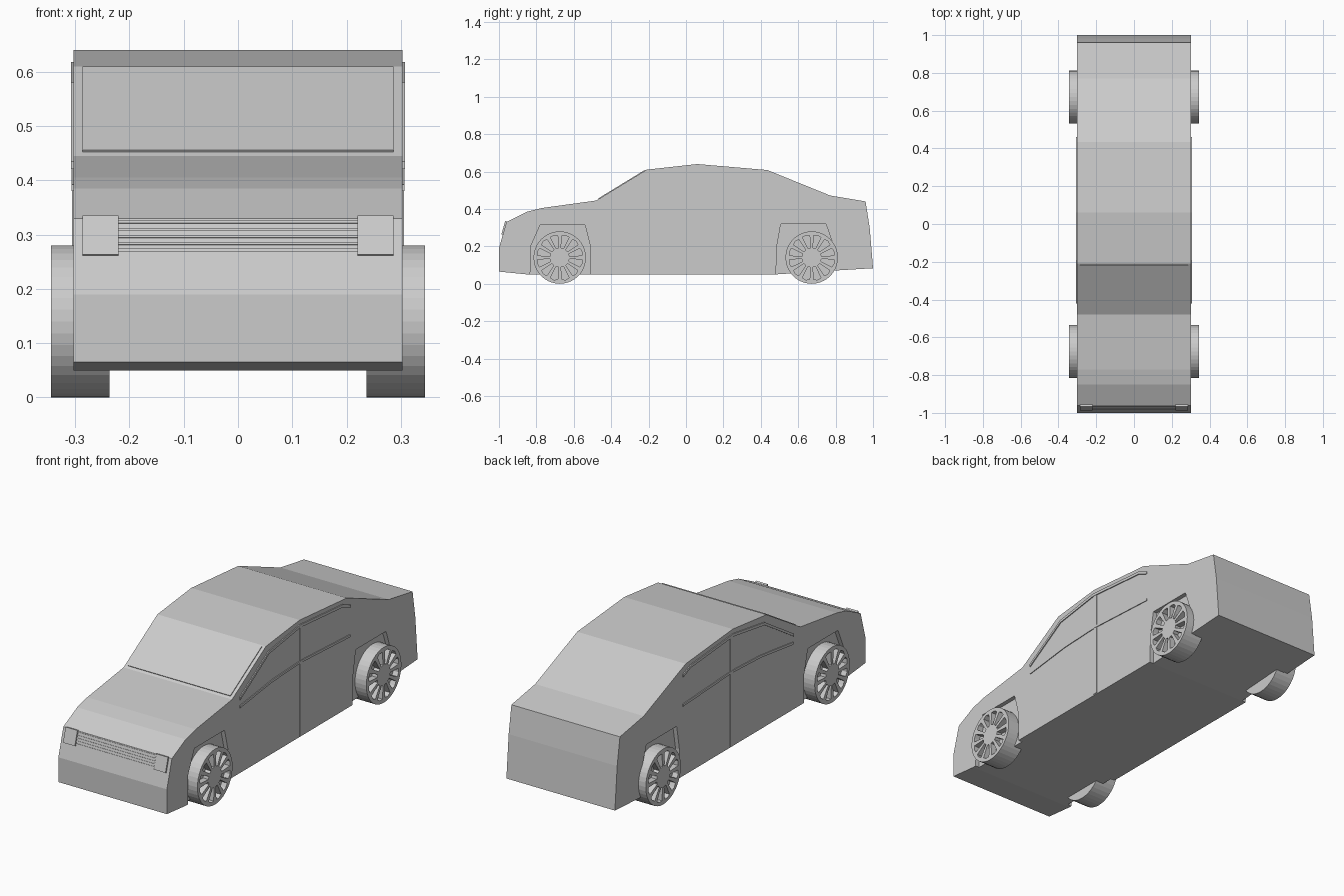
import bpy, bmesh, math
from mathutils import Vector

if "Cube" in bpy.data.objects:
    bpy.data.objects.remove(bpy.data.objects["Cube"])


def prism(name, spans):
    """Extrude each (y,z) outline along x between x0 and x1; spans = [(pts, x0, x1), ...]"""
    bm = bmesh.new()
    for pts, x0, x1 in spans:
        a = [bm.verts.new((x0, y, z)) for y, z in pts]
        b = [bm.verts.new((x1, y, z)) for y, z in pts]
        bm.faces.new(a)
        bm.faces.new(b[::-1])
        n = len(pts)
        for i in range(n):
            j = (i + 1) % n
            bm.faces.new((a[i], b[i], b[j], a[j]))
    bmesh.ops.recalc_face_normals(bm, faces=bm.faces)
    me = bpy.data.meshes.new(name)
    bm.to_mesh(me)
    bm.free()
    ob = bpy.data.objects.new(name, me)
    bpy.context.collection.objects.link(ob)
    return ob


def both(pts, x0, x1):
    return [(pts, x0, x1), (pts, -x1, -x0)]


def cut(ob, cutter):
    m = ob.modifiers.new("cut", 'BOOLEAN')
    m.operation = 'DIFFERENCE'
    m.solver = 'EXACT'
    m.object = cutter
    bpy.context.view_layer.objects.active = ob
    bpy.ops.object.modifier_apply(modifier=m.name)
    bpy.data.objects.remove(cutter)


def slab(a, b, t0, t1, rise, sink=0.004):
    """Outline of a thin plate lying on the profile segment a-b, from fraction t0 to t1"""
    a, b = Vector(a), Vector(b)
    d = b - a
    n = Vector((-d.y, d.x)).normalized()
    p, q = a + d * t0, a + d * t1
    return [p - n * sink, q - n * sink, q + n * rise, p + n * rise]


W = 0.303

# body shell from the side profile
profile = [(-1, 0.065), (-1, 0.19), (-0.96, 0.33), (-0.85, 0.385), (-0.77, 0.405),
           (-0.48, 0.445), (-0.21, 0.61), (0.06, 0.64), (0.435, 0.608), (0.77, 0.472),
           (0.96, 0.44), (0.982, 0.3), (1, 0.083), (0.8, 0.071), (0.48, 0.05), (-0.85, 0.05)]
body = prism("car_body", [(profile, -W, W)])

# shallow wheel arch recesses
front_arch = [(-0.834, 0.0), (-0.83, 0.2), (-0.78, 0.313), (-0.54, 0.313), (-0.51, 0.195), (-0.51, 0.0)]
rear_arch = [(0.48, 0.0), (0.485, 0.195), (0.507, 0.32), (0.748, 0.32), (0.79, 0.2), (0.8, 0.0)]
cut(body, prism("arch_cutter", both(front_arch, W - 0.022, 0.4) + both(rear_arch, W - 0.022, 0.4)))

# windshield plate
prism("windshield", [(slab((-0.48, 0.445), (-0.21, 0.61), 0.045, 0.975, 0.004), -0.286, 0.286)])

# headlights and grille slats on the sloping nose
lo, hi = (-1, 0.19), (-0.96, 0.33)
prism("headlights", both(slab(lo, hi, 0.51, 1.02, 0.008), 0.22, 0.286))
slats = [(slab(lo, hi, t, t + 0.035, 0.003), -0.22, 0.22) for t in (0.56, 0.65, 0.74, 0.83, 0.93)]
prism("grille_slats", slats)


# raised side trims: window surround, waistline and door pillar
def band(path, h):
    return path + [(y, z - h) for y, z in reversed(path)]


roof_line = [(-0.42, 0.435), (-0.19, 0.58), (0.06, 0.618), (0.4, 0.59), (0.46, 0.565)]
waist = [(-0.42, 0.392), (-0.16, 0.425), (0.07, 0.435), (0.46, 0.415)]
pillar = [(0.058, 0.055), (0.058, 0.612), (0.082, 0.612), (0.082, 0.055)]
prism("window_trim", both(band(roof_line, 0.014), W - 0.01, W + 0.005))
prism("waistline_trim", both(band(waist, 0.012), W - 0.01, W + 0.004))
prism("door_pillar", both(pillar, W - 0.01, W + 0.003))

# wheels with twelve slots between the spokes
R, X0, X1 = 0.14, 0.237, 0.344


def ring_point(cy, ang, r, s):
    c, k = math.cos(ang), math.sin(ang)
    return (cy + r * c - s * k, R + r * k + s * c)


for label, cy in (("front", -0.675), ("rear", 0.672)):
    circle = [ring_point(cy, 2 * math.pi * i / 40, R, 0) for i in range(40)]
    slots = []
    for i in range(12):
        a = 2 * math.pi * (i + 0.5) / 12
        slots.append([ring_point(cy, a, r, s) for r, s in
                      ((0.052, -0.007), (0.117, -0.02), (0.123, 0), (0.117, 0.02), (0.052, 0.007))])
    for side, sg in (("right", 1), ("left", -1)):
        wheel = prism(f"{label}_{side}_wheel", [(circle, sg * X0, sg * X1)])
        cut(wheel, prism("slot_cutter", [(s, sg * (X1 - 0.03), sg * (X1 + 0.05)) for s in slots]))
